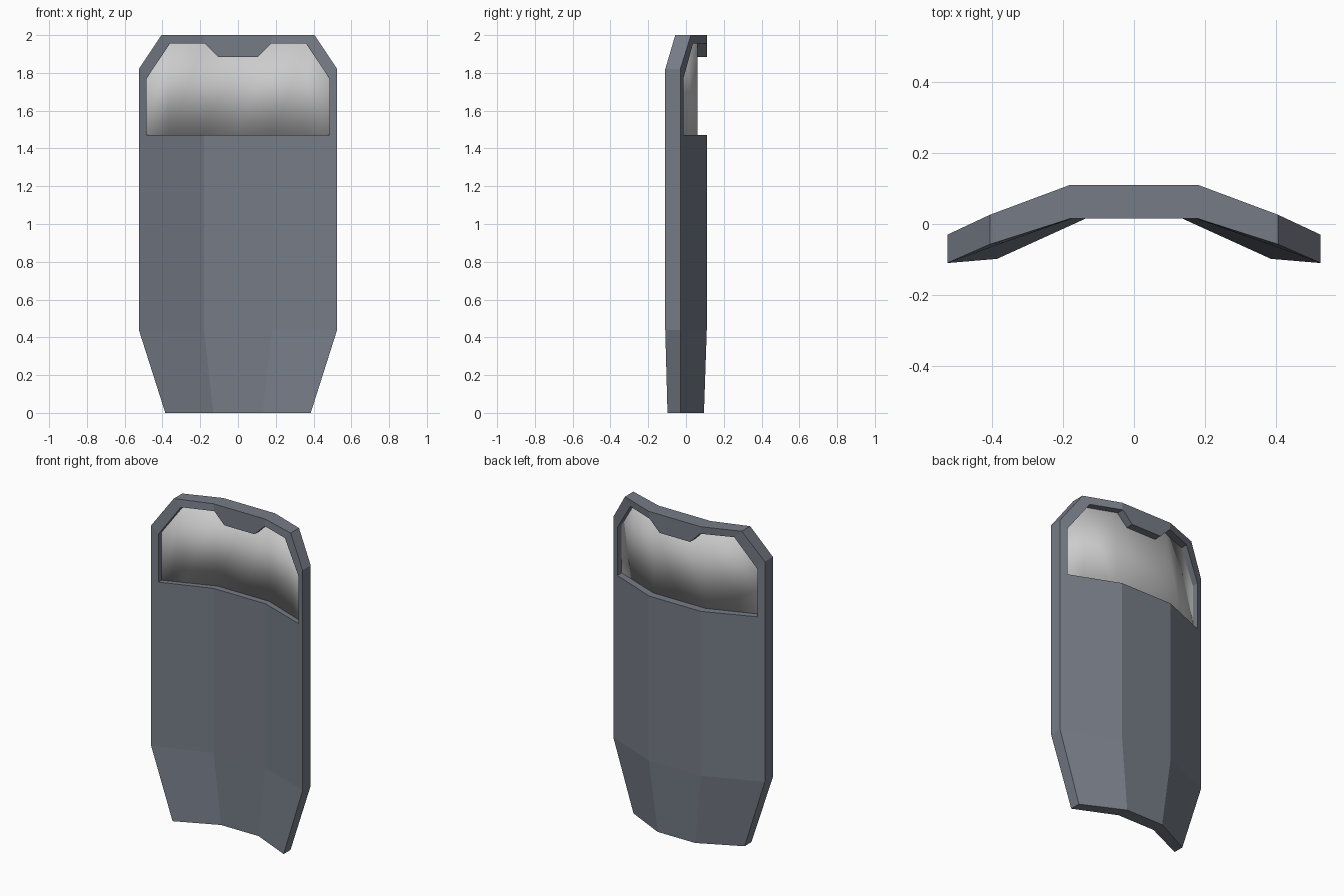
import bpy, bmesh
from collections import Counter

if "Cube" in bpy.data.objects:
    bpy.data.objects.remove(bpy.data.objects["Cube"])

# fold of the shield: flat centre, side wings swept toward the front
def back_y(x):
    return 0.11 - max(0, x - 0.18) * 0.406

def front_y(x):
    return 0.015 - max(0, x - 0.18) * 0.362

# right half outline points: x, z and, where they leave the fold, back y and front y
PTS = {
    'a0': (0, 0, 0.095, 0.018), 'a1': (0.13, 0, 0.095, 0.018), 'a2': (0.385, 0, -0.03, -0.098),
    'b0': (0, 0.44), 'b1': (0.18, 0.44), 'b2': (0.525, 0.44),
    'c0': (0, 1.47), 'c1': (0.18, 1.47), 'c2': (0.485, 1.47), 'c3': (0.525, 1.47),
    'd_in': (0.485, 1.77), 'd': (0.525, 1.82),
    'e_in': (0.36, 1.955), 'e': (0.405, 2, 0.026, -0.057),
    'f_in': (0.175, 1.955), 'f': (0.18, 2),
    'g': (0.105, 1.885), 'h_in': (0, 1.885), 'h': (0, 2),
}
FACES = ['a0 a1 b1 b0', 'a1 a2 b2 b1', 'b0 b1 c1 c0', 'b1 b2 c3 c2 c1',
         'c2 c3 d d_in', 'd_in d e e_in', 'e_in e f f_in', 'h_in g f_in f h']

def finish(name, bm, color=None):
    bmesh.ops.remove_doubles(bm, verts=bm.verts, dist=0.0005)
    bmesh.ops.recalc_face_normals(bm, faces=bm.faces)
    me = bpy.data.meshes.new(name)
    bm.to_mesh(me)
    bm.free()
    ob = bpy.data.objects.new(name, me)
    bpy.context.collection.objects.link(ob)
    if color:
        mat = bpy.data.materials.new(name + "_paint")
        mat.diffuse_color = color
        mat.use_nodes = True
        mat.node_tree.nodes["Principled BSDF"].inputs["Base Color"].default_value = mat.diffuse_color
        me.materials.append(mat)
    return ob

# shield body: front and back skins joined by walls, both halves
bm = bmesh.new()
faces = [f.split() for f in FACES]
edges = [(f[i], f[(i + 1) % len(f)]) for f in faces for i in range(len(f))]
count = Counter(frozenset(e) for e in edges)
for side in (1, -1):
    front, back = {}, {}
    for key, p in PTS.items():
        x, z = p[:2]
        yb, yf = p[2:] if len(p) == 4 else (back_y(x), front_y(x))
        back[key] = bm.verts.new((side * x, yb, z))
        front[key] = bm.verts.new((side * x, yf, z))
    for f in faces:
        bm.faces.new([front[k] for k in f])
        bm.faces.new([back[k] for k in reversed(f)])
    for a, b in edges:
        on_middle = PTS[a][0] == 0 and PTS[b][0] == 0
        if count[frozenset((a, b))] == 1 and not on_middle:
            bm.faces.new([front[b], front[a], back[a], back[b]])
finish("shield_body", bm, (0.18, 0.2, 0.24, 1))

# viewing window: thin smooth pane set in the middle of the frame
bm = bmesh.new()
columns = [(0, 1.97), (0.18, 1.97), (0.37, 1.97), (0.5, 1.785)]
columns = [(-x, t) for x, t in reversed(columns[1:])] + columns
rows = []
for x, top in columns:
    y = (back_y(abs(x)) + front_y(abs(x))) / 2 - 0.005
    rows.append([bm.verts.new((x, y, z)) for z in (1.45, top)])
for l, r in zip(rows, rows[1:]):
    bm.faces.new([l[0], r[0], r[1], l[1]])
pane = finish("window_pane", bm)
for p in pane.data.polygons:
    p.use_smooth = True
solid = pane.modifiers.new("thickness", 'SOLIDIFY')
solid.thickness = 0.008
solid.offset = 0
